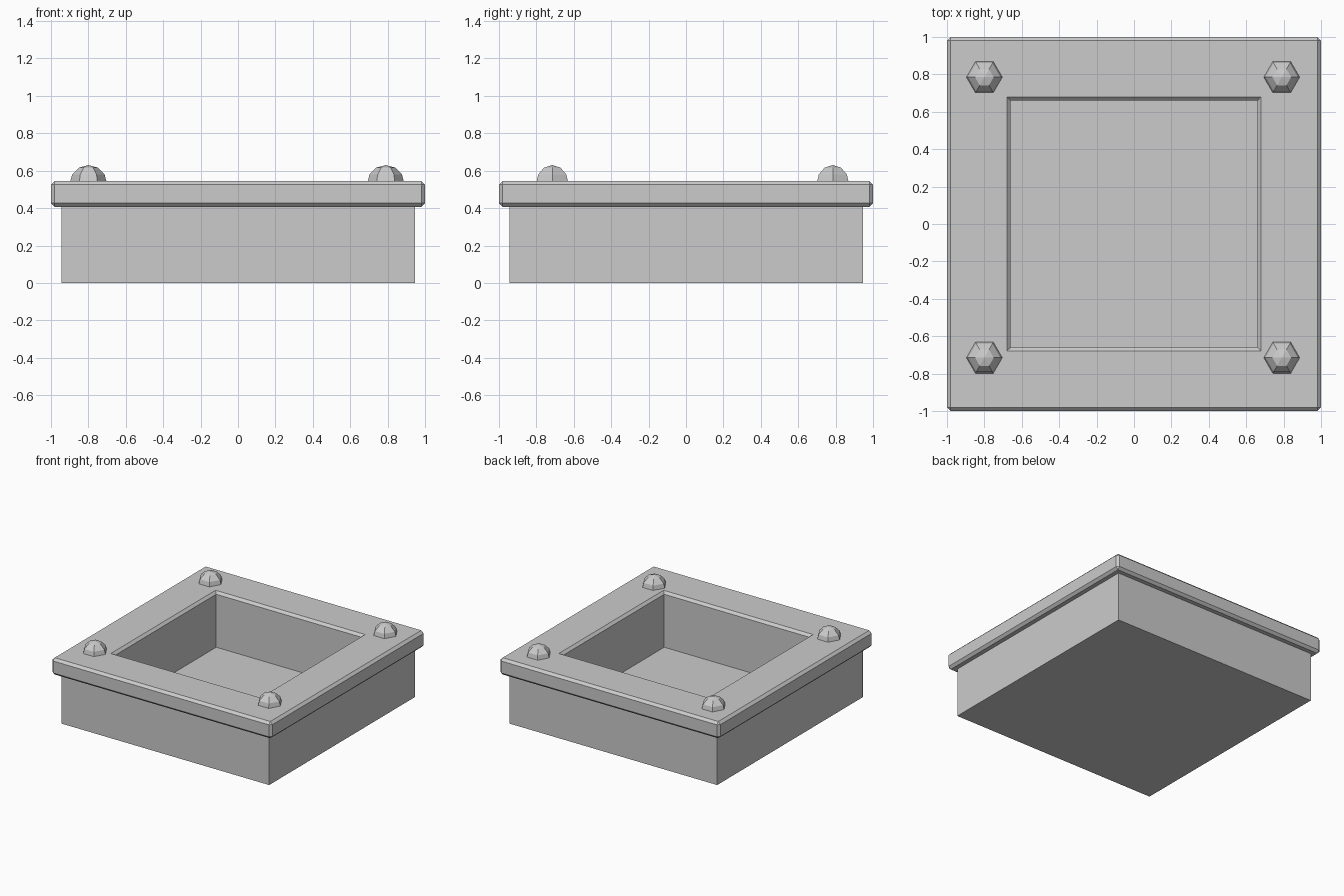
import bpy, bmesh

if "Cube" in bpy.data.objects:
    bpy.data.objects.remove(bpy.data.objects["Cube"])

OUTER, WALL, OPENING = 1.0, 0.945, 0.66
RIM_LOW, RIM_TOP, FLOOR = 0.407, 0.545, 0.09
CHAMFER = 0.02


def finish(bm, name):
    bmesh.ops.recalc_face_normals(bm, faces=bm.faces[:])
    mesh = bpy.data.meshes.new(name)
    bm.to_mesh(mesh)
    bm.free()
    obj = bpy.data.objects.new(name, mesh)
    bpy.context.collection.objects.link(obj)
    return obj


def square(bm, half, z):
    return [bm.verts.new((sx * half, sy * half, z))
            for sx, sy in ((-1, -1), (1, -1), (1, 1), (-1, 1))]


def bridge(bm, a, b):
    for i in range(4):
        j = (i + 1) % 4
        bm.faces.new((a[i], a[j], b[j], b[i]))


# Open tray: outer walls, top edge, inner walls, floor and underside
bm = bmesh.new()
loops = [square(bm, h, z) for h, z in
         ((WALL, 0), (WALL, RIM_LOW), (OPENING, RIM_LOW), (OPENING, FLOOR))]
for a, b in zip(loops, loops[1:]):
    bridge(bm, a, b)
bm.faces.new(loops[0])
bm.faces.new(loops[-1])
finish(bm, "tray_base")

# Square rim with a chamfered opening; outer edges and corners bevelled
bm = bmesh.new()
loops = [square(bm, h, z) for h, z in
         ((OUTER, RIM_LOW), (OUTER, RIM_TOP), (OPENING + CHAMFER, RIM_TOP),
          (OPENING, RIM_TOP - CHAMFER), (OPENING, RIM_LOW))]
for a, b in zip(loops, loops[1:] + loops[:1]):
    bridge(bm, a, b)
bmesh.ops.recalc_face_normals(bm, faces=bm.faces[:])
outer = set(loops[0] + loops[1])
edges = [e for e in bm.edges if e.verts[0] in outer and e.verts[1] in outer]
bmesh.ops.bevel(bm, geom=edges, offset=CHAMFER, offset_type='OFFSET',
                segments=1, profile=0.5, affect='EDGES')
finish(bm, "top_rim")

# Low-poly domed studs near the corners
for side, x in (("left", -0.80), ("right", 0.79)):
    for end, y in (("front", -0.715), ("back", 0.785)):
        bm = bmesh.new()
        bmesh.ops.create_uvsphere(bm, u_segments=6, v_segments=6, radius=0.1)
        vx = max(v.co.x for v in bm.verts)
        if vx < 0.095:
            for v in bm.verts:
                v.co.x, v.co.y = v.co.y, -v.co.x
        stud = finish(bm, f"stud_{end}_{side}")
        stud.location = (x, y, 0.53)
